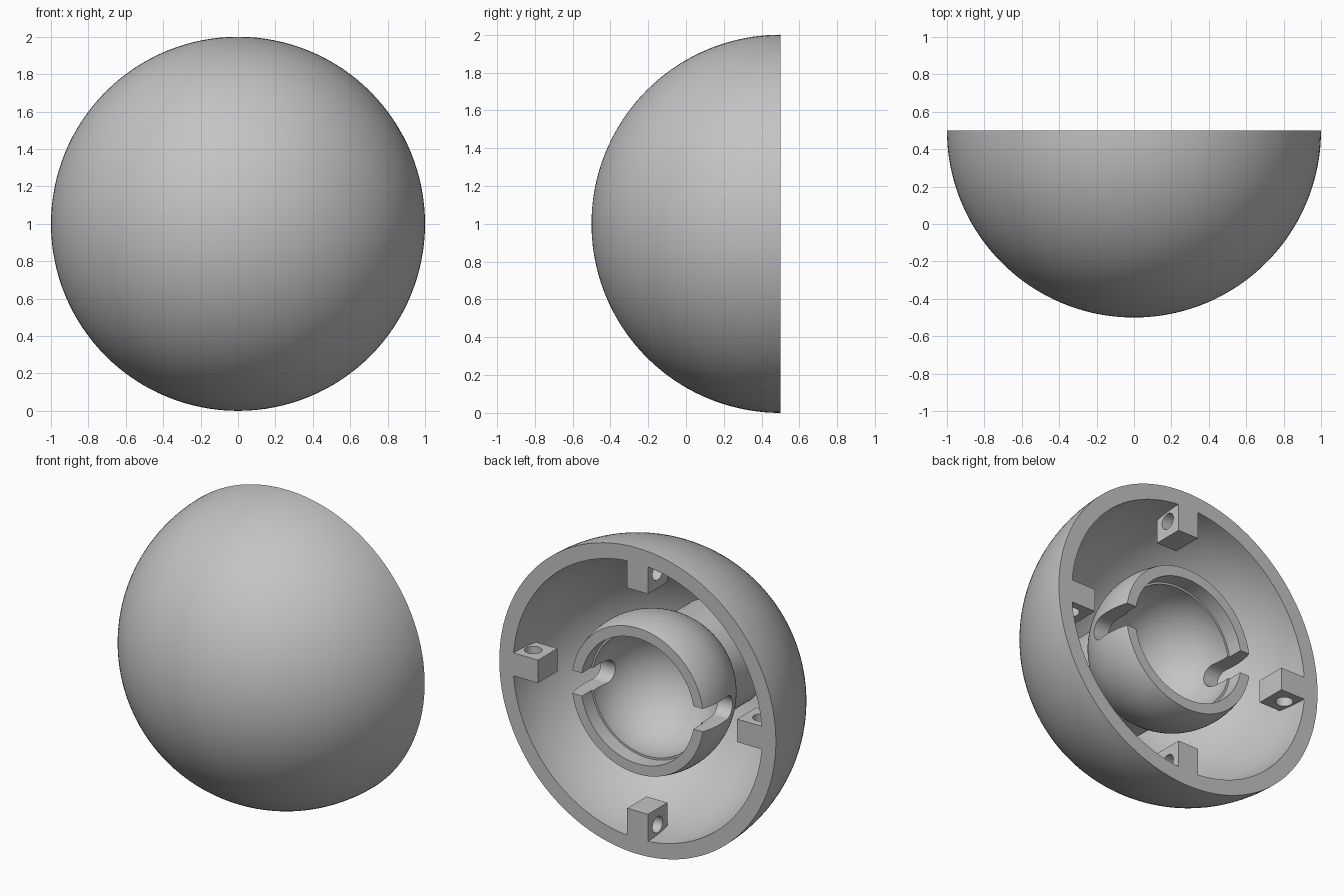
import bpy, bmesh
from math import sin, cos, pi, sqrt, asin, acos, radians
from mathutils import Matrix, Vector

cube = bpy.data.objects.get("Cube")
if cube:
    bpy.data.objects.remove(cube, do_unlink=True)

CENTER = Vector((0, 0.5, 1))   # middle of the open rim

grey = bpy.data.materials.new("plain_grey")
grey.use_nodes = True
grey.diffuse_color = (0.55, 0.55, 0.55, 1)
grey.node_tree.nodes["Principled BSDF"].inputs["Base Color"].default_value = grey.diffuse_color


def add_object(name, bm):
    bmesh.ops.recalc_face_normals(bm, faces=bm.faces)
    mesh = bpy.data.meshes.new(name)
    bm.to_mesh(mesh)
    bm.free()
    mesh.materials.append(grey)
    obj = bpy.data.objects.new(name, mesh)
    bpy.context.collection.objects.link(obj)
    return obj


def arc(radius, start, end, y=0, count=40):
    """(distance from axis, depth) points; angle 0 is the rim plane, pi/2 the front pole."""
    angles = [start + (end - start) * i / count for i in range(count + 1)]
    return [(radius * cos(a), y - radius * sin(a)) for a in angles]


def lathe(name, profile, steps=128):
    """Spin a profile around the front-to-back axis."""
    bm = bmesh.new()
    verts = [bm.verts.new(CENTER + Vector((r, y, 0))) for r, y in profile]
    edges = [bm.edges.new(pair) for pair in zip(verts, verts[1:])]
    bmesh.ops.spin(bm, geom=verts + edges, cent=CENTER, axis=(0, 1, 0),
                   angle=2 * pi, steps=steps)
    bmesh.ops.remove_doubles(bm, verts=bm.verts, dist=0.0005)
    return add_object(name, bm)


def box(name, low, high):
    low, high = Vector(low), Vector(high)
    bm = bmesh.new()
    size = Matrix.Diagonal((*(high - low), 1))
    bmesh.ops.create_cube(bm, size=1, matrix=Matrix.Translation(CENTER + (low + high) / 2) @ size)
    return add_object(name, bm)


def cylinder(name, center, radius, length, rotation=Matrix()):
    bm = bmesh.new()
    bmesh.ops.create_cone(bm, cap_ends=True, segments=48, radius1=radius, radius2=radius,
                          depth=length,
                          matrix=Matrix.Translation(CENTER + Vector(center)) @ rotation)
    return add_object(name, bm)


def cut(obj, cutter):
    """Subtract the cutter, then discard it."""
    mod = obj.modifiers.new("cut", "BOOLEAN")
    mod.operation, mod.solver, mod.object = "DIFFERENCE", "EXACT", cutter
    select(obj)
    bpy.ops.object.modifier_apply(modifier=mod.name)
    bpy.data.objects.remove(cutter, do_unlink=True)


def select(obj):
    bpy.ops.object.select_all(action="DESELECT")
    obj.select_set(True)
    bpy.context.view_layer.objects.active = obj


# Hollow outer half sphere with a flat rim
INNER = 0.9
shell = lathe("outer_shell", arc(1, pi / 2, 0) + arc(INNER, 0, pi / 2))

# Spherical cup with a counterbored mouth, standing on a round stem
CUP_Y, CUP_R, BOWL_R, STEM_R = -0.15, 0.5, 0.4, 0.34
BORE_R, BORE_DEPTH = 0.41, 0.1
stem = [(0, -0.94), (STEM_R, -0.94)]
outside = arc(CUP_R, acos(STEM_R / CUP_R), asin(CUP_Y / CUP_R), CUP_Y)
bore = [(BORE_R, 0), (BORE_R, -BORE_DEPTH)]
bowl = arc(BOWL_R, asin((CUP_Y + BORE_DEPTH) / BOWL_R), pi / 2, CUP_Y)
cup = lathe("inner_cup", stem + outside + bore + bowl)

# Round-ended slots through both sides of the cup
SLOT_R, SLOT_Y = 0.075, -0.225
across = Matrix.Rotation(pi / 2, 4, "Y")
for side in (-1, 1):
    x_range = sorted((side * 0.25, side * 0.6))
    cut(cup, box("slot_cutter", (x_range[0], SLOT_Y, -SLOT_R), (x_range[1], 0.1, SLOT_R)))
    cut(cup, cylinder("slot_end_cutter", (side * 0.425, SLOT_Y, 0), SLOT_R, 0.35, across))

# Four drilled lugs flush with the rim
parts = [shell, cup]
for i, place in enumerate(("left", "bottom", "right", "top")):
    lug = box(place + "_lug", (0.72, -0.2, -0.075), (INNER, 0, 0.075))
    cut(lug, cylinder("hole_cutter", (0.825, -0.1, 0), 0.052, 0.4))
    turn = Matrix.Translation(CENTER) @ Matrix.Rotation(i * pi / 2, 4, "Y")
    lug.data.transform(turn @ Matrix.Translation(-CENTER))
    parts.append(lug)

for part in parts:
    select(part)
    bpy.ops.object.shade_smooth_by_angle(angle=radians(30))
